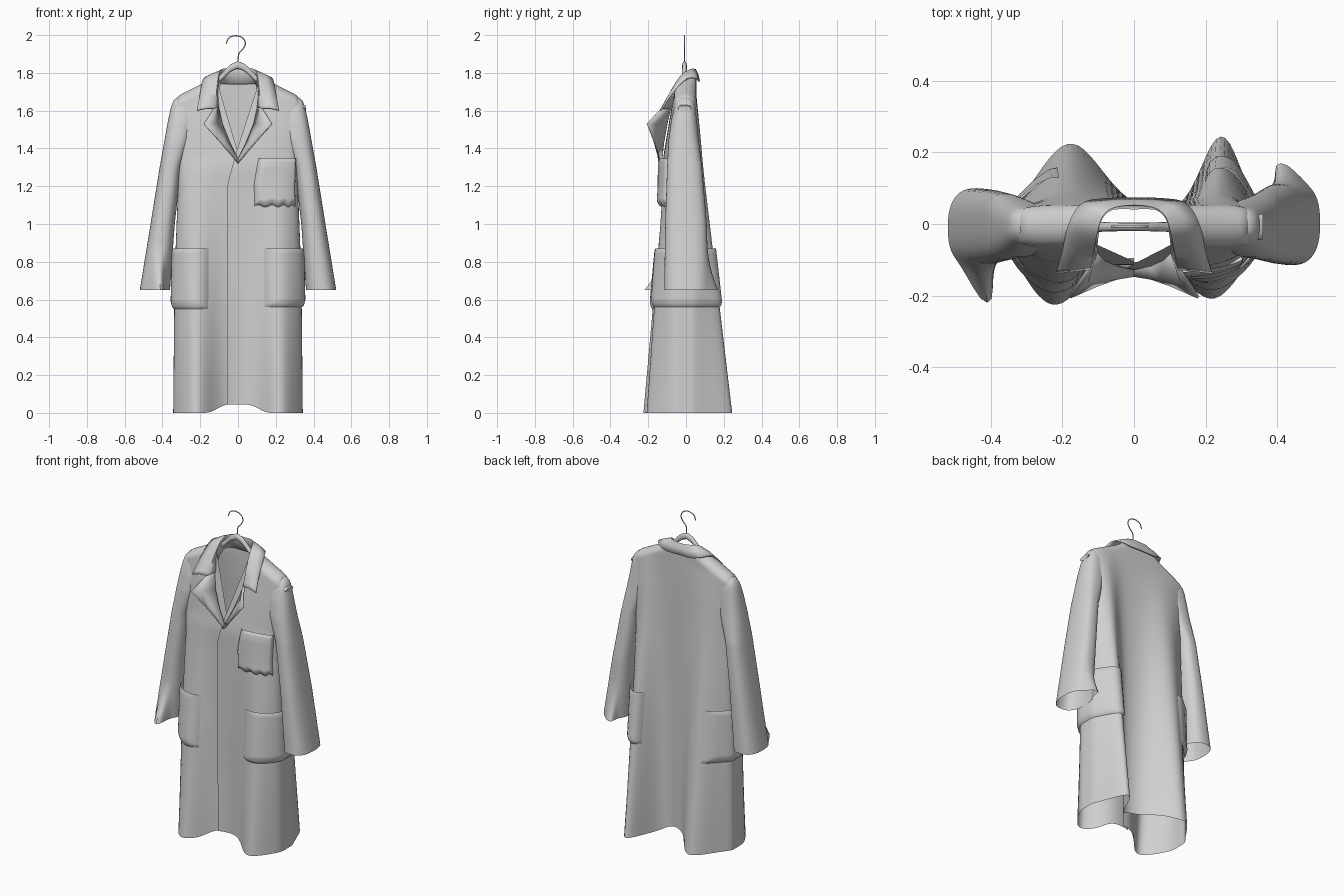
import bpy, bmesh, math
from mathutils import Vector

if "Cube" in bpy.data.objects:
    bpy.data.objects.remove(bpy.data.objects["Cube"])

cloth = bpy.data.materials.new("grey cloth")
cloth.diffuse_color = (.63, .63, .63, 1)
cloth.use_nodes = True
cloth.node_tree.nodes["Principled BSDF"].inputs["Base Color"].default_value = cloth.diffuse_color


def interp(table, t):
    """Piecewise linear lookup of rows (key, values...)."""
    if t <= table[0][0]:
        return table[0][1:]
    for p, q in zip(table, table[1:]):
        if t <= q[0]:
            k = (t - p[0]) / (q[0] - p[0])
            return [a + (b - a) * k for a, b in zip(p[1:], q[1:])]
    return table[-1][1:]


def spline(pts, steps):
    """Catmull-Rom curve through points."""
    v = [Vector(p) for p in pts]
    v = [2 * v[0] - v[1]] + v + [2 * v[-1] - v[-2]]
    out = []
    for a, b, c, d in zip(v, v[1:], v[2:], v[3:]):
        for i in range(steps):
            t = i / steps
            out.append(b + .5 * t * (c - a + t * (2 * a - 5 * b + 4 * c - d + t * (3 * (b - c) + d - a))))
    return out + [v[-2]]


def grid(name, rows, wrap=False, caps=(), thick=0, angle=50):
    """Skin a list of equally long point rows."""
    bm = bmesh.new()
    vs = [[bm.verts.new(p) for p in r] for r in rows]
    n = len(rows[0])
    for r0, r1 in zip(vs, vs[1:]):
        for i in range(n if wrap else n - 1):
            j = (i + 1) % n
            bm.faces.new((r0[i], r0[j], r1[j], r1[i]))
    for c in caps:
        bm.faces.new(vs[c])
    bmesh.ops.remove_doubles(bm, verts=bm.verts, dist=0.0003)
    bmesh.ops.recalc_face_normals(bm, faces=bm.faces)
    me = bpy.data.meshes.new(name)
    bm.to_mesh(me)
    bm.free()
    ob = bpy.data.objects.new(name, me)
    bpy.context.collection.objects.link(ob)
    me.materials.append(cloth)
    bpy.ops.object.select_all(action='DESELECT')
    bpy.context.view_layer.objects.active = ob
    ob.select_set(True)
    bpy.ops.object.shade_smooth_by_angle(angle=math.radians(angle))
    if thick:
        s = ob.modifiers.new("thickness", 'SOLIDIFY')
        s.thickness, s.offset = thick, 0


WIDTH = [(0, .343), (.55, .338), (.85, .332), (1.2, .318), (1.5, .322), (1.7, .335)]
FRONT = [(0, .09), (.7, .105), (1.3, .115), (1.6, .075), (1.75, .055)]


def bell(x, c, w):
    return math.exp(-((x - c) / w) ** 2)


def coat(deg, v):
    """Coat surface: deg runs round from front centre via +x, v from hem to shoulder."""
    a = math.radians(deg)
    zz = v * 1.7
    w = interp(WIDTH, zz)[0]
    env = abs(math.cos(a)) ** interp([(1.3, .42), (1.5, .25)], zz)[0]
    opening = min(1, max(0, (zz - 1.31) / .35))
    front = deg <= 90 or deg >= 270
    if front:
        overlap = interp([(1.15, -.055), (1.31, -.01)], zz)[0]
        e = overlap + .115 * opening if deg <= 90 else -.105 * opening
        x = e + (w - e if deg <= 90 else w + e) * math.sin(a)
    else:
        x = w * math.sin(a)
    top = min(1.775, 1.838 - .5 * abs(x)) - 25 * max(0, abs(x) - .3) ** 2
    hem = .045 * math.exp(-(x / .12) ** 4)
    z = hem + v * (top - hem)
    r = min(1, (top - z) / .045)
    rounding = math.sqrt(max(0, 1 - (1 - r) ** 2))
    if front:
        d = interp(FRONT, z)[0]
        d += .165 * max(0, 1 - z / 1.35) * (bell(x, -.235, .115) + .85 * bell(x, .23, .105))
        y = -d * env * rounding
        if deg <= 90:
            y -= .012 * math.cos(a) * (1 - opening)
    else:
        neck = min(1, max(0, (.15 - abs(x)) / .05))
        rounding += (1 - rounding) * neck
        f = max(0, 1 - z / 1.7)
        d = .055 - .02 * f + f * (.205 * bell(x, -.185, .13) + .25 * bell(x, .25, .08))
        y = d * env * rounding
    return Vector((x, y, z))


# Coat body, with finer columns round the two sides
levels = [1 - (1 - i / 60) ** 2 for i in range(61)]
columns = sorted(set(range(0, 361, 3)) | {s + i * abs(i) / 9 for s in (90, 270) for i in range(-9, 10)})
grid("coat_body", [[coat(d, v) for v in levels] for d in columns], angle=60)


# Patch pockets, puffed off the coat surface
def pocket(name, d0, d1, z0, z1, puff, ragged=0):
    n, rows = 32, []
    for i in range(n + 1):
        row = []
        for j in range(n + 1):
            s, t = i / n, j / n
            lo = z0 + ragged * math.sin(s * 23)
            d, z = d0 + (d1 - d0) * s, lo + (z1 - lo) * t
            v = z / 1.7
            for _ in range(4):
                v += (z - coat(d, v).z) / 1.7
            p = coat(d, v)
            nrm = (coat(d + 1, v) - coat(d - 1, v)).cross(coat(d, v + .01) - p)
            k = min(1, 8 * min(s, 1 - s), 8 * t, .5 + 8 * (1 - t))
            row.append(p + nrm.normalized() * (.002 + puff * math.sqrt(max(0, k))))
        rows.append(row)
    grid(name, rows)


pocket("chest_pocket", 22, 70, 1.095, 1.345, .025, .006)
pocket("hip_pocket_right", 30, 143, .56, .87, .018)
pocket("hip_pocket_left", 219, 332, .55, .87, .018)

# Sleeves: rows of height, inner x, outer x, front y, back y
UPPER = [(1.3, .3, .415, -.1, .085), (1.45, .25, .388, -.092, .067), (1.55, .23, .37, -.078, .057),
         (1.62, .23, .355, -.062, .05), (1.65, .24, .343, -.047, .042), (1.67, .26, .325, -.025, .025)]
SLEEVE = {1: [(.65, .36, .52, -.115, .12), (1.0, .335, .463, -.11, .11)] + UPPER,
          -1: [(.65, .36, .52, -.12, .1), (1.0, .335, .463, -.11, .095)] + UPPER}
for side, label in ((1, "right"), (-1, "left")):
    rows = []
    for i in range(52):
        z = 1.67 - .02 * i
        xi, xo, yf, yb = interp(SLEEVE[side], z)
        low = max(0, 1 - (z - .65) / .25) ** 2
        ring = []
        for k in range(48):
            a = math.tau * k / 48
            c, s = math.cos(a), math.sin(a)
            x = (xi + xo) / 2 + math.copysign(abs(c) ** .8, c) * (xo - xi) / 2
            y = (yf + yb) / 2 + math.copysign(abs(s) ** .8, s) * (yb - yf) / 2
            spike = max(0, s * side) ** 14 * low     # pinched corner of the cuff
            ring.append((side * (x - .03 * spike), y + side * (.05 if side > 0 else .1) * spike, z))
        rows.append(ring)
    grid("sleeve_" + label, rows, wrap=True, caps=(0,))

# Collar: stand, fold and fall edges of one half, mirrored
LINES = [
    [(0, .045, 1.74), (.06, .043, 1.74), (.09, .02, 1.74), (.1, -.015, 1.73),
     (.105, -.05, 1.68), (.105, -.08, 1.61)],
    [(0, .053, 1.815), (.06, .045, 1.818), (.09, .02, 1.815), (.105, -.025, 1.785),
     (.115, -.075, 1.71), (.125, -.125, 1.61)],
    [(0, .07, 1.755), (.085, .068, 1.755), (.145, .055, 1.77), (.182, .0, 1.768),
     (.2, -.075, 1.69), (.218, -.135, 1.6)]]
strips = []
for line in LINES:
    strips.append(spline([(-x, y, z) for x, y, z in line[:0:-1]] + line, 5))
rows = []
for stand, fold, edge in zip(*strips):
    mid = fold.lerp(edge, .5) + Vector((0, 0, .006))
    rows.append([stand, fold, mid, edge])
grid("collar", rows, thick=.008, angle=70)

# Lapels: fold line to flared outer edge
for side, label in ((1, "right"), (-1, "left")):
    fold = [(.105, -.08, 1.62), (.085, -.1, 1.53), (.045, -.118, 1.43), (-.005, -.128, 1.33)]
    edge = [(.13, -.13, 1.61), (.18, -.205, 1.53), (.1, -.17, 1.44), (0, -.135, 1.32)]
    rows = []
    for p, q in zip(fold, edge):
        p, q = Vector(p), Vector(q)
        rows.append([Vector((side * r.x, r.y, r.z)) for r in
                     (p, p.lerp(q, .5) + Vector((0, -.012, 0)), q)])
    grid("lapel_" + label, rows, thick=.008)

# Hanger: shaped bar rising to the middle, right end showing at the shoulder
BAR = [(0, 1.843, .02, .012), (.04, 1.825, .02, .012), (.1, 1.765, .018, .014),
       (.2, 1.69, .018, .02), (.36, 1.612, .014, .036)]
rows = []
for i in range(39):
    x = -.33 + .69 * i / 38
    z, h, d = interp(BAR, abs(x))
    rows.append([(x, -.008 + d * math.cos(a), z + h * math.sin(a))
                 for a in (math.tau * k / 12 for k in range(12))])
grid("hanger_bar", rows, wrap=True, caps=(0, -1))

# Hanger hook
path = spline([(-.062, 0, 1.955), (-.048, 0, 1.985), (-.012, 0, 1.997), (.025, 0, 1.985),
               (.039, 0, 1.955), (.025, 0, 1.925), (.004, 0, 1.9), (0, 0, 1.85)], 5)
rows = []
for i, p in enumerate(path):
    t = (path[min(i + 1, len(path) - 1)] - path[max(i - 1, 0)]).normalized()
    side, depth = Vector((t.z, 0, -t.x)), Vector((0, 1, 0))
    rows.append([p + Vector((0, -.007, 0)) + .003 * (math.cos(a) * side + math.sin(a) * depth)
                 for a in (math.tau * k / 8 for k in range(8))])
grid("hanger_hook", rows, wrap=True, caps=(0, -1))
